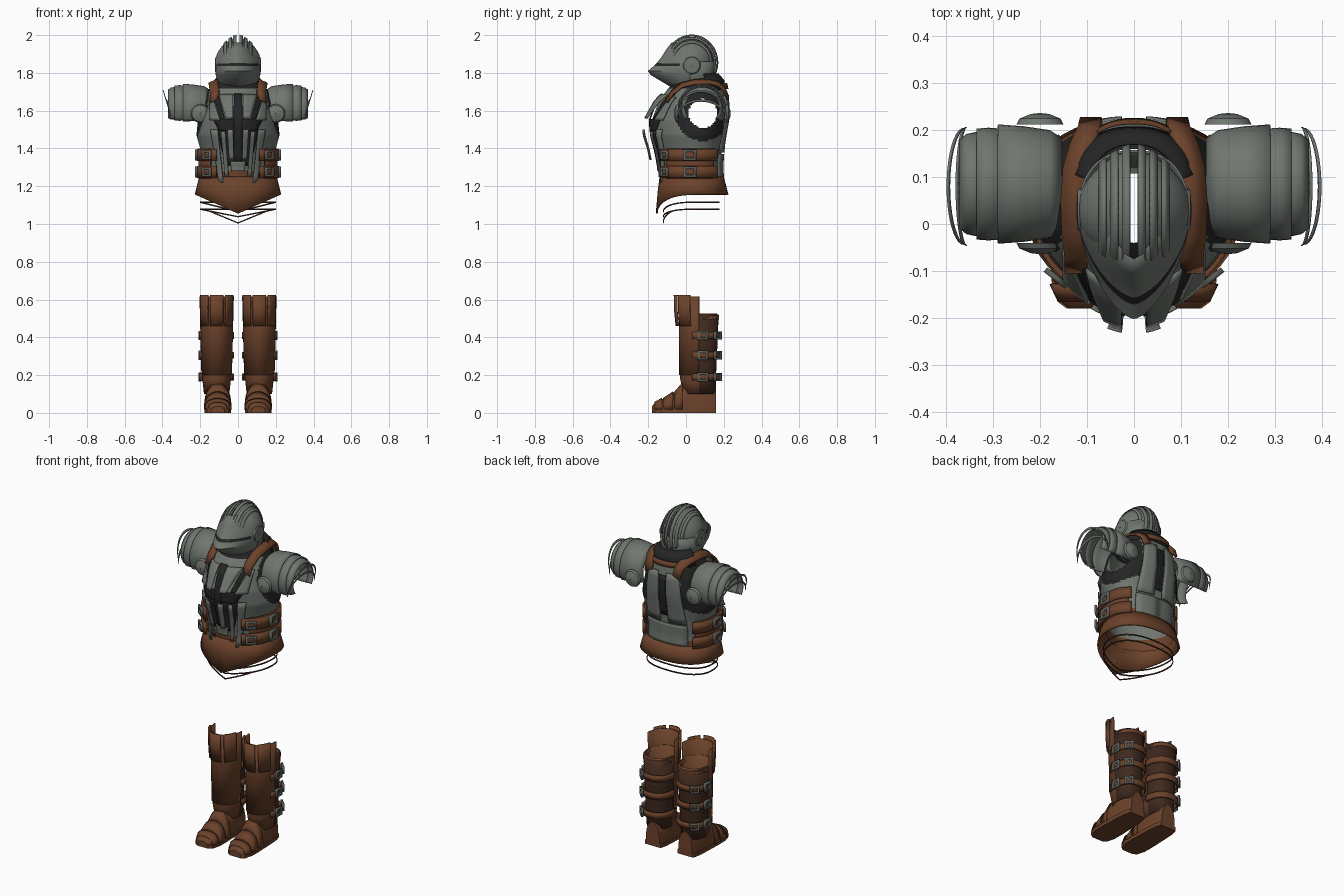
import bpy, bmesh
from math import sin, cos, radians, pi
from mathutils import Vector

cube = bpy.data.objects.get("Cube")
if cube:
    bpy.data.objects.remove(cube)

# Materials
COLOURS = {"steel": (0.16, 0.18, 0.16), "black_cloth": (0.018, 0.018, 0.019),
           "brown_leather": (0.15, 0.055, 0.024), "dark_leather": (0.05, 0.022, 0.013),
           "buckle_steel": (0.10, 0.115, 0.105)}
MATS = []
for label, rgb in COLOURS.items():
    m = bpy.data.materials.new(label)
    m.use_nodes = True
    m.diffuse_color = (*rgb, 1)
    m.node_tree.nodes["Principled BSDF"].inputs["Base Color"].default_value = (*rgb, 1)
    MATS.append(m)
STEEL, BLACK, BROWN, DARK, BUCKLE = range(5)
made = []


def grid(name, rows, colour, closed=False, mirror=False, thick=0.0, skip=None, caps=False):
    """Skin rows of points; colour is an index or a rule on the face centre."""
    bm = bmesh.new()
    vs = [[bm.verts.new(p) for p in r] for r in rows]
    n = len(rows[0])
    for r0, r1 in zip(vs, vs[1:]):
        for i in range(n if closed else n - 1):
            j = (i + 1) % n
            mid = (r0[i].co + r0[j].co + r1[i].co + r1[j].co) / 4
            if skip and skip(mid):
                continue
            bm.faces.new((r0[i], r0[j], r1[j], r1[i]))
    if caps:
        bm.faces.new(vs[0])
        bm.faces.new(vs[-1])
    bmesh.ops.recalc_face_normals(bm, faces=bm.faces)
    for f in bm.faces:
        f.material_index = colour(f.calc_center_median()) if callable(colour) else colour
    me = bpy.data.meshes.new(name)
    bm.to_mesh(me)
    bm.free()
    for m in MATS:
        me.materials.append(m)
    ob = bpy.data.objects.new(name, me)
    bpy.context.collection.objects.link(ob)
    if thick:
        s = ob.modifiers.new("thickness", "SOLIDIFY")
        s.thickness, s.offset = thick, 0
    if mirror:
        ob.modifiers.new("mirror", "MIRROR")
    made.append(ob)


def oval(z, rx, yf, yb, cx=0, yc=0.04, e=1.0, span=(0, 360), n=48, drop=0):
    """Egg-shaped ring; e above 1 gives the front a keel, drop lowers the front to a V."""
    full = span[1] - span[0] == 360
    pts = []
    for k in range(n if full else n + 1):
        a = radians(span[0] + (span[1] - span[0]) * k / n)
        c, s = cos(a), sin(a)
        p = e if s < 0 else 0.85
        x = rx * abs(c) ** p * (1 if c > 0 else -1)
        y = abs(s) ** p * (yc - yf if s < 0 else yb - yc)
        zz = z - drop * (1 - abs(x) / rx) if s < 0 else z
        pts.append((cx + x, yc + (-y if s < 0 else y), zz))
    return pts


# Breastplate profile: height, half width, front, back
TORSO = [(1.21, .195, -.13, .19), (1.3, .19, -.135, .185), (1.4, .2, -.155, .19),
         (1.47, .22, -.175, .2), (1.55, .212, -.18, .215), (1.65, .185, -.145, .215),
         (1.71, .155, -.1, .205), (1.745, .13, -.07, .19), (1.77, .1, -.04, .16)]
KEEL = 1.15


def torso_at(z):
    for a, b in zip(TORSO, TORSO[1:]):
        if z <= b[0]:
            t = (z - a[0]) / (b[0] - a[0])
            return [u + (v - u) * t for u, v in zip(a, b)]
    return TORSO[-1]


def arm_dist(p):
    return ((p.y - .09) ** 2 + (p.z - 1.585) ** 2) ** .5 if abs(p.x) > .1 else 9


def torso_colour(p):
    if p.z < 1.28:
        return BROWN
    return BLACK if p.z > 1.72 or arm_dist(p) < .145 else STEEL


grid("breastplate", [oval(*torso_at(1.21 + .56 * k / 64), e=KEEL, n=112) for k in range(65)],
     torso_colour, closed=True, skip=lambda p: arm_dist(p) < .076)


def patch(name, top, bottom, lift, colour, back=False, lift_low=None):
    """Plate following the breastplate between two (x, x, z) edges."""
    rows, low = [], lift if lift_low is None else lift_low
    for k in range(9):
        t = k / 8
        x0, x1, z = [a + (b - a) * t for a, b in zip(top, bottom)]
        _, rx, yf, yb = torso_at(z)
        row = []
        for i in range(5):
            x = x0 + (x1 - x0) * i / 4
            p = .85 if back else KEEL
            curve = max(0, 1 - (abs(x) / rx) ** (2 / p)) ** (p / 2)
            off = lift + (low - lift) * t
            row.append((x, .04 + ((yb - .04) * curve + off if back else -(.04 - yf) * curve - off), z))
        rows.append(row)
    grid(name, rows, colour, mirror=True, thick=.006)


# Chest and back decoration
patch("front_centre_strip", (0, .022, 1.69), (0, .022, 1.32), .014, BLACK)
patch("front_cross_strip", (.02, .13, 1.555), (.02, .1, 1.495), .016, BLACK)
patch("front_lower_cloth", (.02, .11, 1.5), (.02, .065, 1.31), .009, BLACK)
patch("chest_diagonal", (.108, .132, 1.69), (.068, .09, 1.55), .014, BLACK)
patch("inner_chest_plate", (.026, .102, 1.685), (.026, .064, 1.56), .02, STEEL, lift_low=.045)
patch("outer_chest_plate", (.135, .15, 1.67), (.095, .15, 1.55), .018, STEEL, lift_low=.022)
patch("inner_rib", (.026, .056, 1.5), (.022, .046, 1.34), .055, STEEL, lift_low=.05)
patch("middle_rib", (.068, .09, 1.49), (.05, .068, 1.25), .03, STEEL, lift_low=.02)
patch("outer_rib", (.108, .145, 1.5), (.078, .1, 1.22), .02, STEEL, lift_low=.025)
patch("centre_tasset", (0, .04, 1.33), (0, .035, 1.28), .015, STEEL)
patch("back_strip", (0, .02, 1.66), (0, .02, 1.42), .008, BLACK, back=True)
patch("back_plate", (.026, .1, 1.68), (.026, .13, 1.38), .012, STEEL, back=True)
patch("lower_back_plate", (0, .13, 1.37), (0, .13, 1.25), .01, STEEL, back=True)

# Collar and shoulder straps
grid("back_collar", [oval(z, r, -.05, y, span=(20, 160)) for z, r, y in
                     ((1.71, .15, .205), (1.76, .13, .2), (1.795, .1, .17))], BLACK, thick=.006)
grid("collar_trim", [oval(z, .14, -.05, y, span=(60, 120), n=16) for z, y in ((1.715, .222), (1.745, .215))],
     BROWN, thick=.006)
STRAP = [(.122, -.1, 1.655), (.122, -.07, 1.7), (.128, -.02, 1.738), (.13, .05, 1.755),
         (.125, .12, 1.757), (.11, .17, 1.745), (.095, .2, 1.72), (.09, .222, 1.67)]
grid("shoulder_strap", [[(x - .022, y, z + .008), (x + .024, y, z - .012)] for x, y, z in STRAP],
     BROWN, mirror=True, thick=.012)


# Waist straps with buckles
def buckle(name, centre, u, size):
    c, u, v = Vector(centre), Vector(u).normalized(), Vector((0, 0, 1))
    loops = [[c + u * (s * a * 1.2) + v * (s * b) for a, b in ((-1, -1), (1, -1), (1, 1), (-1, 1))]
             for s in (size, size * .55)]
    grid(name, loops, BUCKLE, closed=True, mirror=True, thick=.012)


for tag, z in (("upper", 1.365), ("lower", 1.275)):
    grid(tag + "_waist_strap", [oval(h, .212, -.157, .202, e=.88, span=(-60, 46), n=28)
                                for h in (z - .032, z + .032)], BROWN, mirror=True, thick=.012)
    buckle(tag + "_waist_buckle", (.221, .02, z), (0, 1, 0), .03)
    buckle(tag + "_front_buckle", (.166, -.115, z), (1, .8, 0), .024)
grid("waist_panel", [oval(h, .205, -.145, .195, e=.88, span=(-48, 40), n=24) for h in (1.24, 1.4)],
     BROWN, mirror=True, thick=.008)

# Skirt and loose hem trims
grid("skirt", [oval(1.25, .2, -.135, .195, e=.9), oval(1.2, .213, -.145, .208, e=.9, drop=.03),
               oval(1.155, .224, -.155, .22, e=.9, drop=.1)], BROWN, closed=True, thick=.01)
for name, z, drop, span in (("upper_hem", 1.112, .05, (0, 360)), ("middle_hem", 1.075, .04, (0, 360)),
                            ("lower_hem", 1.085, .083, (-140, -40))):
    grid(name, [oval(h, .2, -.12, .175, e=.9, span=span, drop=drop) for h in (z, z + .007)],
         DARK, closed=span[0] == 0, thick=.004)


# Pauldrons: overlapping arched shells around the arm
def arch(x, r, lo=-35, hi=215, n=28, cz=1.615):
    return [(x, .085 + r * cos(radians(lo + (hi - lo) * k / n)),
             cz + r * sin(radians(lo + (hi - lo) * k / n))) for k in range(n + 1)]


SHELLS = {"inner_pauldron": ((.155, .095), (.18, .112), (.235, .12), (.29, .124)),
          "middle_pauldron": ((.27, .114), (.31, .117), (.335, .115)),
          "outer_pauldron": ((.325, .11), (.355, .104), (.37, .092))}
for name, prof in SHELLS.items():
    grid(name, [arch(x, r) for x, r in prof], STEEL, mirror=True, thick=.006)


def rim(name, reach, low, high):
    pts = [(.36 + reach * sin(t), .08 - .125 * cos(t), low + (high - low) * sin(t))
           for t in (pi * k / 20 for k in range(21))]
    grid(name, [[(x - .004, y, z - .012) for x, y, z in pts], pts], STEEL, mirror=True, thick=.004)


rim("outer_arm_rim", .037, 1.585, 1.71)
rim("inner_arm_rim", .018, 1.57, 1.66)

# Armpit discs, slightly domed
for tag, y, s in (("front", -.05, -1), ("back", .222, 1)):
    grid(tag + "_armpit_disc", [[(.2 + r * cos(a), y + s * d, 1.585 + r * sin(a))
                                 for a in (2 * pi * k / 20 for k in range(20))]
                                for r, d in ((.05, -.01), (.044, .002), (.02, .012), (.002, .014))],
         STEEL, closed=True, mirror=True)


# Helmet: half dome, raised crest bands, pointed visor
def hoop(x, grow, lo=-25, hi=180, n=28):
    k = max(0, 1 - (x / .119) ** 1.5) ** .52
    return [(x, .03 + (.125 + grow) * k * cos(radians(lo + (hi - lo) * i / n)),
             1.855 + (.132 + grow) * k * sin(radians(lo + (hi - lo) * i / n))) for i in range(n + 1)]


grid("helmet_dome", [hoop(x, 0) for x in (.008, .03, .05, .07, .085, .1, .11, .118)],
     STEEL, mirror=True, thick=.005)
for tag, x0, x1, grow in (("inner", .008, .025, .015), ("middle", .034, .05, .014), ("outer", .06, .074, .013)):
    grid(tag + "_crest_band", [hoop(x, grow) for x in (x0, x1)], STEEL, mirror=True, thick=.005)

VISOR = [(1.715, .08, -.06), (1.745, .1, -.11), (1.79, .116, -.185), (1.81, .118, -.2), (1.835, .119, -.17),
         (1.85, .119, -.155), (1.88, .113, -.13), (1.92, .09, -.105), (1.96, .055, -.075)]
grid("visor", [oval(z, r, y, .1, yc=.02, e=1.3, span=(-180, 0), n=32) for z, r, y in VISOR],
     lambda p: BLACK if 1.836 < p.z < 1.85 and p.y < -.03 else STEEL, thick=.004)
grid("helmet_neck_guard", [oval(z, r, -.06, y, yc=.02, span=(0, 180), n=24) for z, r, y in
                           ((1.72, .085, .11), (1.77, .108, .145), (1.86, .117, .155))], STEEL, thick=.005)
grid("helmet_pivot", [[(x, .03 + r * cos(a), 1.84 + r * sin(a)) for a in (2 * pi * k / 20 for k in range(20))]
                      for x, r in ((.112, .048), (.12, .042), (.123, .003))], STEEL, closed=True, mirror=True)

# Boots
CX = .113
SHAFT = [(.1, .064, -.01, .155), (.18, .073, -.028, .155), (.35, .077, -.03, .163), (.52, .084, -.03, .17)]
grid("boot_shaft", [oval(*r, cx=CX, yc=.07) for r in SHAFT],
     lambda p: BROWN if p.y < .075 else DARK, closed=True, mirror=True, thick=.006)
grid("boot_back_roll", [oval(z, r, -.03, y, cx=CX, yc=.07, span=(0, 180), n=20) for z, r, y in
                        ((.495, .086, .176), (.515, .086, .176), (.525, .076, .165), (.51, .066, .155))],
     BROWN, mirror=True)
grid("boot_front_panel", [oval(z, r, y, .17, cx=CX, yc=.07, span=(-180, 0), n=24) for z, r, y in
                          ((.2, .078, -.033), (.45, .084, -.034), (.615, .088, -.036))],
     BROWN, mirror=True, thick=.006)
for tag, lo, hi in (("outer", -58, -22), ("middle", -112, -68), ("inner", -158, -122)):
    grid(tag + "_knee_flap", [oval(z, r, y, .17, cx=CX, yc=.07, span=(lo, hi), n=8) for z, r, y in
                              ((.46, .087, -.05), (.54, .089, -.058), (.625, .09, -.06))],
         BROWN, mirror=True, thick=.01)
for tag, z in (("upper", .41), ("middle", .305), ("lower", .19)):
    grid(tag + "_boot_strap", [oval(h, .087, -.02, .178, cx=CX, yc=.07, span=(-25, 180), n=28)
                               for h in (z - .018, z + .018)], BROWN, mirror=True, thick=.008)
    buckle(tag + "_boot_buckle", (.203, .09, z), (0, 1, 0), .024)
    buckle(tag + "_rear_buckle", (.175, .168, z), (-1, 1, 0), .022)

FOOT = [(-.18, .03, .035), (-.165, .05, .055), (-.12, .063, .075), (-.06, .064, .11),
        (-.01, .062, .155), (.05, .06, .17), (.12, .056, .165), (.16, .045, .14)]


def section(y, w, h, grow=0):
    return [(.107 + (w + grow) * cos(pi * k / 16), y, .018 + (h - .018 + grow) * sin(pi * k / 16) ** .7)
            for k in range(17)]


grid("foot", [section(*f) for f in FOOT], BROWN, closed=True, mirror=True, caps=True)
for tag, i in (("toe", 1), ("instep", 2), ("ankle", 3)):
    (y0, w0, h0), (y1, w1, h1) = FOOT[i], FOOT[i + 1]
    grid(tag + "_cover", [section(y0, w0, h0, .003), section(y1 - .008, w1, h1 - .006, .008)],
         BROWN, mirror=True, thick=.004)
grid("sole", [[(.107 + (w + .006) * s, y, z) for s, z in ((-1, 0), (1, 0), (1, .022), (-1, .022))]
              for y, w, h in FOOT], BROWN, closed=True, mirror=True, caps=True)

# Smooth shading with sharp edges kept
bpy.ops.object.select_all(action="DESELECT")
for ob in made:
    ob.select_set(True)
bpy.context.view_layer.objects.active = made[0]
bpy.ops.object.shade_smooth_by_angle(angle=radians(35))
